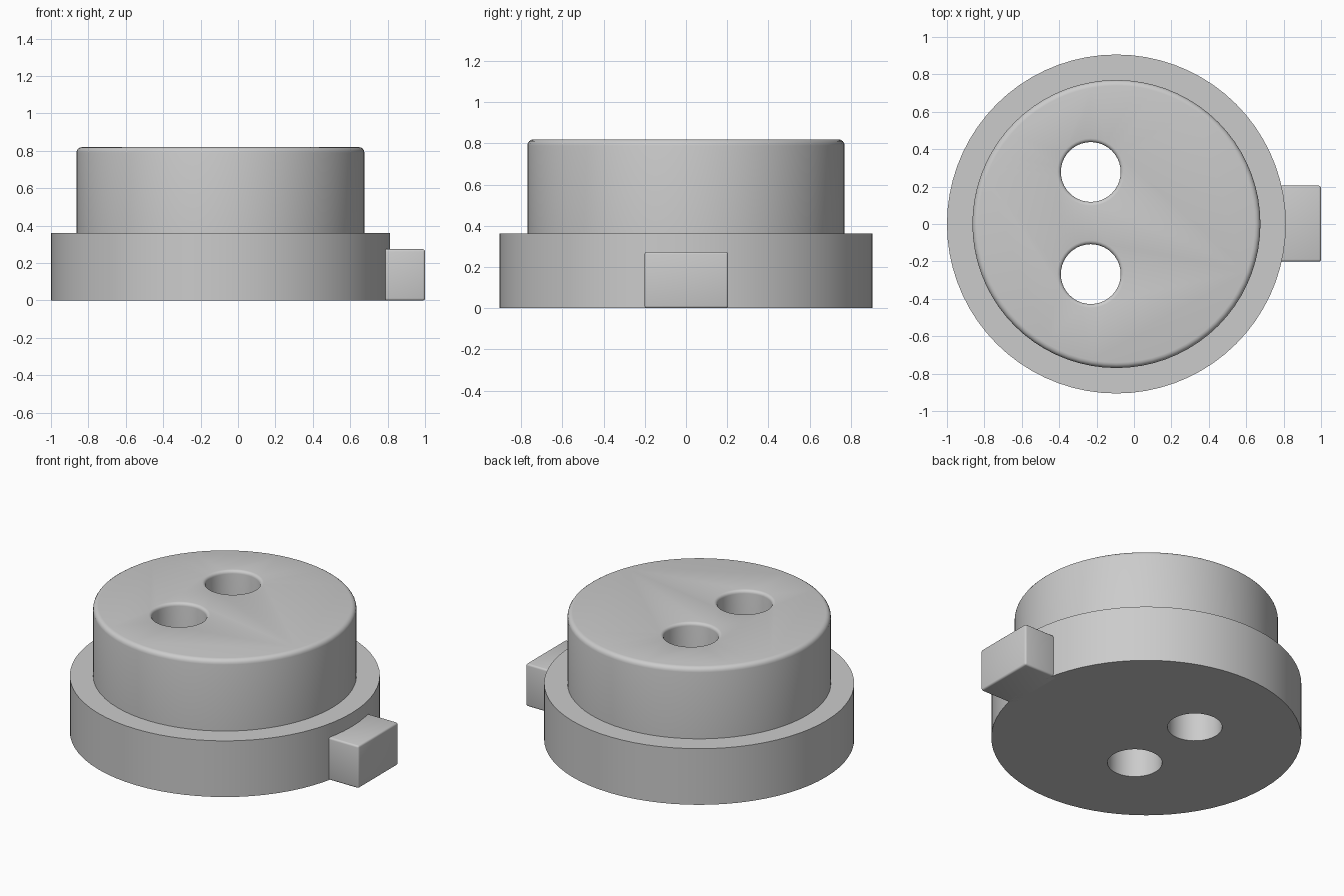
import bpy, bmesh
from math import radians, sin, cos, pi
from mathutils import Matrix

cube = bpy.data.objects.get("Cube")
if cube:
    bpy.data.objects.remove(cube, do_unlink=True)

# Single grey finish
grey = bpy.data.materials.new("light_grey")
grey.use_nodes = True
colour = (0.6, 0.6, 0.6, 1)
grey.diffuse_color = colour
grey.node_tree.nodes["Principled BSDF"].inputs["Base Color"].default_value = colour

CX, FILLET, TOP = -0.094, 0.03, 0.82


def make_object(name, bm):
    bmesh.ops.recalc_face_normals(bm, faces=bm.faces)
    mesh = bpy.data.meshes.new(name)
    bm.to_mesh(mesh)
    bm.free()
    mesh.materials.append(grey)
    obj = bpy.data.objects.new(name, mesh)
    bpy.context.collection.objects.link(obj)
    return obj


def lathe(name, profile, x, y, sides):
    """Closed solid of revolution from (radius, height) points."""
    bm = bmesh.new()
    rings = [[bm.verts.new((x + r * cos(2 * pi * i / sides),
                            y + r * sin(2 * pi * i / sides), z))
              for i in range(sides)] for r, z in profile]
    for low, high in zip(rings, rings[1:]):
        for i in range(sides):
            j = (i + 1) % sides
            bm.faces.new((low[i], low[j], high[j], high[i]))
    bm.faces.new(rings[0][::-1])
    bm.faces.new(rings[-1])
    return make_object(name, bm)


def smooth(obj):
    bpy.ops.object.select_all(action='DESELECT')
    obj.select_set(True)
    bpy.context.view_layer.objects.active = obj
    bpy.ops.object.shade_smooth_by_angle(angle=radians(35))


# Stepped body: wide flange and drum with a rounded top rim
arc = [radians(a) for a in (0, 22.5, 45, 67.5, 90)]
rim = [(0.77 - FILLET + FILLET * cos(a), TOP - FILLET + FILLET * sin(a)) for a in arc]
body = lathe("stepped_body", [(0.906, 0), (0.906, 0.362), (0.77, 0.362)] + rim, CX, 0, 72)

# Two through holes with rounded upper lips
R = 0.16
lip = [(R + 0.02 - 0.02 * cos(a), TOP - 0.02 + 0.02 * sin(a)) for a in arc]
for y in (0.278, -0.268):
    cutter = lathe("hole_cutter", [(R, -0.1)] + lip + [(R + 0.02, TOP + 0.1)], -0.231, y, 40)
    cutter.hide_render = True
    mod = body.modifiers.new("hole", 'BOOLEAN')
    mod.operation = 'DIFFERENCE'
    mod.solver = 'EXACT'
    mod.object = cutter
    bpy.context.view_layer.objects.active = body
    bpy.ops.object.modifier_apply(modifier=mod.name)
    bpy.data.objects.remove(cutter, do_unlink=True)
smooth(body)

# Side key tab with softened edges
bm = bmesh.new()
bmesh.ops.create_cube(bm, size=1, matrix=Matrix.Translation((0.875, 0.002, 0.137))
                      @ Matrix.Diagonal((0.25, 0.406, 0.274, 1)))
bmesh.ops.bevel(bm, geom=bm.edges[:], offset=0.012, segments=3, profile=0.5, affect='EDGES')
smooth(make_object("key_tab", bm))
